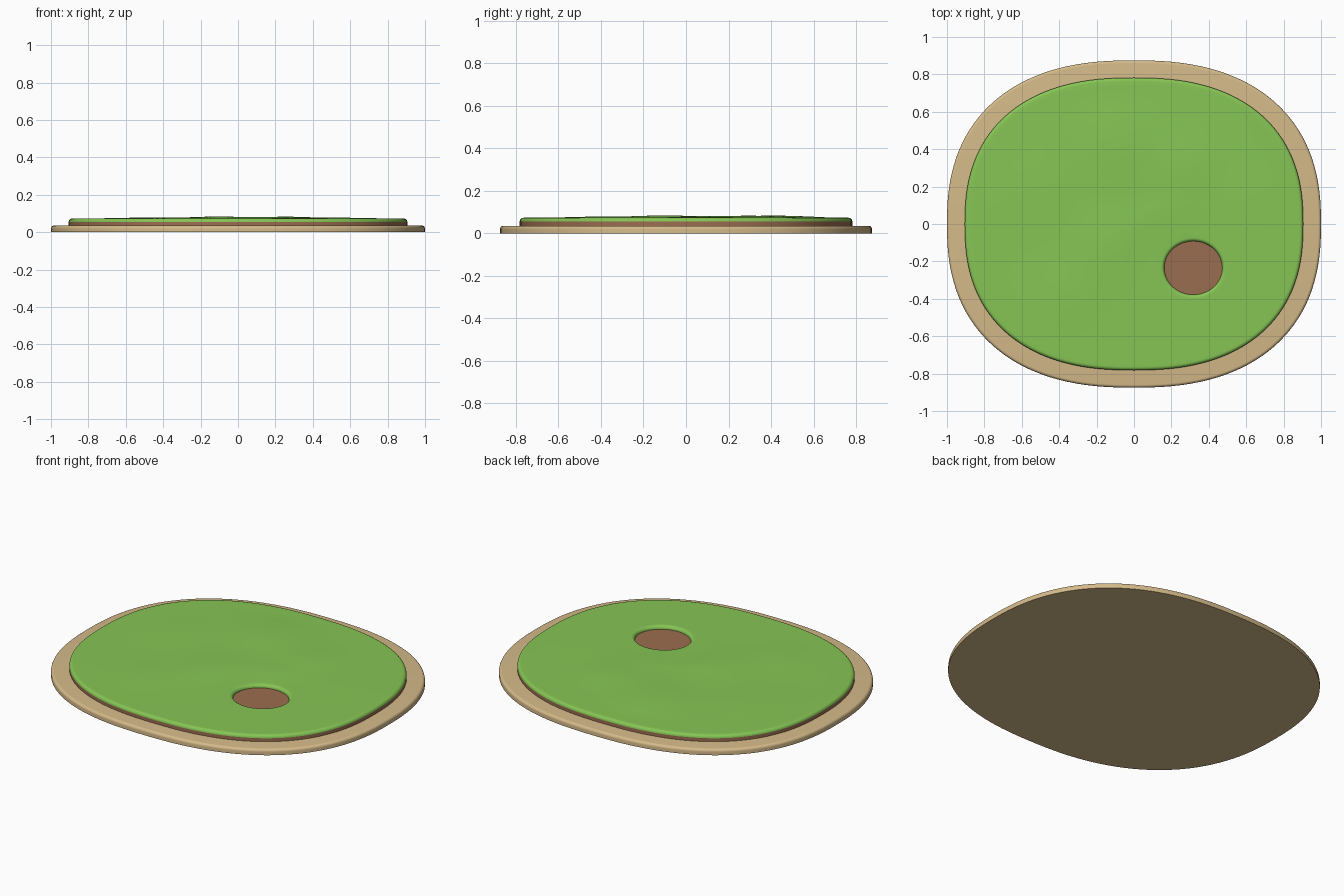
import bpy
import bmesh
from math import cos, sin, pi, exp, copysign

if "Cube" in bpy.data.objects:
    bpy.data.objects.remove(bpy.data.objects["Cube"])

SEGMENTS = 128
SHORE = (1.0, 0.875)
LAND = (0.905, 0.782)
HOLE = (0.155, 0.143)
HOLE_CENTRE = (0.317, -0.235)
SOIL_TOP = 0.055
GRASS_TOP = 0.073


def material(name, colour):
    mat = bpy.data.materials.new(name)
    mat.use_nodes = True
    mat.diffuse_color = (*colour, 1)
    bsdf = mat.node_tree.nodes["Principled BSDF"]
    bsdf.inputs["Base Color"].default_value = (*colour, 1)
    bsdf.inputs["Roughness"].default_value = 0.8
    return mat


def outline(radii, z, inset=0, centre=(0, 0), power=2.0):
    """Ring of points on a superellipse."""
    ring = []
    for i in range(SEGMENTS):
        a = 2 * pi * i / SEGMENTS
        c, s = cos(a), sin(a)
        x = copysign(abs(c) ** (2 / power), c) * (radii[0] - inset)
        y = copysign(abs(s) ** (2 / power), s) * (radii[1] - inset)
        ring.append((centre[0] + x, centre[1] + y, z))
    return ring


def loft(name, rings, mat, cap_start=False, cap_end=False):
    """Skin successive rings into one smooth surface."""
    bm = bmesh.new()
    loops = [[bm.verts.new(p) for p in ring] for ring in rings]
    for low, high in zip(loops, loops[1:]):
        for i in range(SEGMENTS):
            j = (i + 1) % SEGMENTS
            bm.faces.new((low[i], low[j], high[j], high[i]))
    if cap_start:
        bm.faces.new(loops[0][::-1])
    if cap_end:
        bm.faces.new(loops[-1])
    mesh = bpy.data.meshes.new(name)
    bm.to_mesh(mesh)
    bm.free()
    mesh.materials.append(mat)
    obj = bpy.data.objects.new(name, mesh)
    bpy.context.collection.objects.link(obj)
    bpy.ops.object.select_all(action="DESELECT")
    obj.select_set(True)
    bpy.context.view_layer.objects.active = obj
    bpy.ops.object.shade_smooth_by_angle(angle=0.7)
    return obj


def rounded(radius, top, steps=6):
    """Inset and height pairs for a rounded upper edge."""
    angles = [pi / 2 * i / steps for i in range(steps + 1)]
    return [(radius * (1 - cos(a)), top - radius * (1 - sin(a))) for a in angles]


def hills(x, y):
    """Gentle mounds: centre x, centre y, width, height."""
    mounds = [(-0.1, 0.42, 0.22, 0.009), (0.27, 0.3, 0.18, 0.008),
              (-0.1, -0.1, 0.2, 0.009), (0.2, 0.0, 0.14, 0.006),
              (-0.35, -0.38, 0.18, 0.005), (-0.5, 0.2, 0.2, 0.004),
              (0.55, 0.1, 0.15, 0.003)]
    return sum(h * exp(-((x - a) ** 2 + (y - b) ** 2) / w ** 2)
               for a, b, w, h in mounds)


sand = material("sand", (0.66, 0.49, 0.25))
soil = material("soil", (0.33, 0.155, 0.08))
grass = material("grass", (0.24, 0.56, 0.09))

# Sandy shore with a rounded rim
loft("sand_base",
     [outline(SHORE, 0, power=2.4)]
     + [outline(SHORE, z, inset, power=2.4) for inset, z in rounded(0.016, 0.035)],
     sand, cap_start=True, cap_end=True)

# Soil layer, which also forms the floor of the hole
loft("soil_layer",
     [outline(LAND, z, power=2.4) for z in (0.03, SOIL_TOP)],
     soil, cap_start=True, cap_end=True)

# Grass: outer wall, rolling top, then the wall of the hole
rings = [outline(LAND, SOIL_TOP, power=2.4)]
edge = rounded(0.018, GRASS_TOP)
rings += [outline(LAND, z, inset, power=2.4) for inset, z in edge]
outer = rings[-1]
lip = rounded(0.018, GRASS_TOP + 0.002)
inner = outline(HOLE, lip[-1][1], -lip[-1][0], HOLE_CENTRE)
STEPS = 36
for k in range(1, STEPS):
    t = k / STEPS
    fade = min(1, 5 * t) * min(1, 5 * (1 - t))
    ring = []
    for (ax, ay, az), (bx, by, bz) in zip(outer, inner):
        x, y = ax + (bx - ax) * t, ay + (by - ay) * t
        ring.append((x, y, az + (bz - az) * t + hills(x, y) * fade))
    rings.append(ring)
rings += [outline(HOLE, z, -inset, HOLE_CENTRE) for inset, z in reversed(lip)]
rings.append(outline(HOLE, SOIL_TOP, 0, HOLE_CENTRE))
loft("grass_layer", rings, grass)
